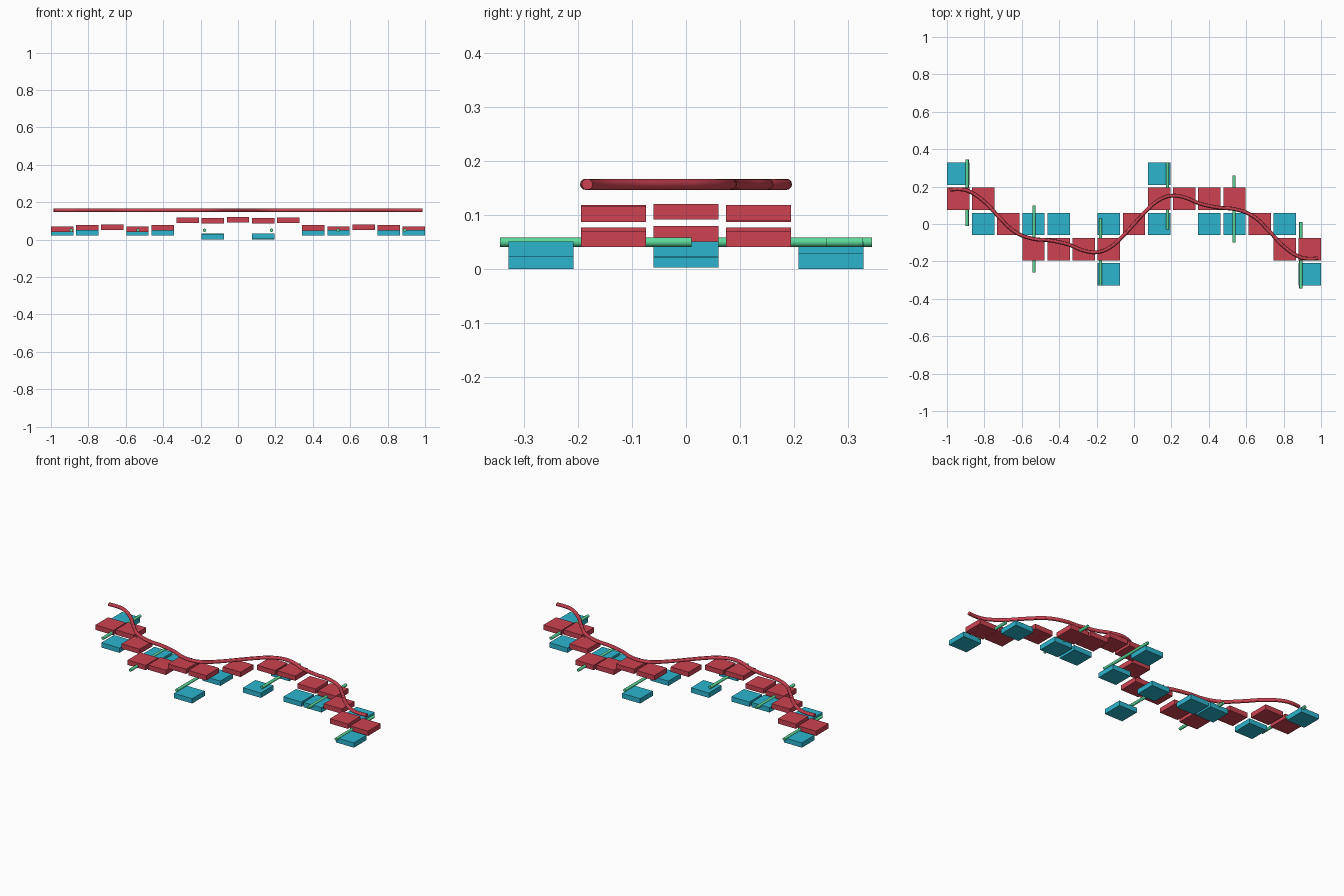
import bpy
import math

if "Cube" in bpy.data.objects:
    bpy.data.objects.remove(bpy.data.objects["Cube"], do_unlink=True)

PITCH = 0.1343           # spacing of the tile grid
TILE = (0.12, 0.12, 0.029)


def material(name, rgb):
    mat = bpy.data.materials.new(name)
    mat.use_nodes = True
    mat.diffuse_color = (*rgb, 1)
    mat.node_tree.nodes["Principled BSDF"].inputs["Base Color"].default_value = (*rgb, 1)
    return mat


red = material("crimson", (0.61, 0.055, 0.083))
blue = material("cyan_blue", (0.025, 0.46, 0.62))
green = material("mint_green", (0.11, 0.70, 0.33))


def tile(name, column, row, bottom, mat):
    bpy.ops.mesh.primitive_cube_add(
        size=1, location=(column * PITCH, row * PITCH, bottom + TILE[2] / 2))
    obj = bpy.context.object
    obj.name = name
    obj.scale = TILE
    obj.data.materials.append(mat)


def rod(name, x, y_start, y_end):
    bpy.ops.mesh.primitive_cylinder_add(
        vertices=20, radius=0.0088, depth=abs(y_end - y_start),
        location=(x, (y_start + y_end) / 2, 0.05), rotation=(math.pi / 2, 0, 0))
    obj = bpy.context.object
    obj.name = name
    obj.data.materials.append(green)
    bpy.ops.object.shade_smooth_by_angle()


# Tiles and rods of the left half: column, row, bottom height
red_tiles = [(1, 1, 0.087), (2, 1, 0.09), (3, 1, 0.048), (4, 1, 0.041),
             (5, 0, 0.051), (6, -1, 0.048), (7, -1, 0.041)]
blue_tiles = [(1, 0, 0.003), (1, 2, 0.0), (3, 0, 0.021), (4, 0, 0.023),
              (6, 0, 0.022), (7, -2, 0.022)]
rods = [(0.179, -0.03, 0.328), (0.535, -0.098, 0.26), (0.892, -0.345, 0.01)]

# Each half is the other turned by 180 degrees about z
for side, sign in (("left", 1), ("right", -1)):
    for i, (c, r, z) in enumerate(red_tiles):
        tile(f"upper_tile_{side}_{i}", sign * c, sign * r, z, red)
    for i, (c, r, z) in enumerate(blue_tiles):
        tile(f"lower_tile_{side}_{i}", sign * c, sign * r, z, blue)
    for i, (x, a, b) in enumerate(rods):
        rod(f"cross_rod_{side}_{i}", sign * x, sign * a, sign * b)
tile("upper_tile_middle", 0, 0, 0.092, red)

# Winding tube above the tiles
half = [(0.065, 0.07), (0.13, 0.126), (0.2, 0.151), (0.27, 0.142), (0.35, 0.11),
        (0.45, 0.088), (0.545, 0.078), (0.635, 0.043), (0.715, -0.03),
        (0.8, -0.119), (0.89, -0.178), (0.94, -0.186), (0.985, -0.183)]
path = [(-x, -y) for x, y in reversed(half)] + [(0, 0)] + half
curve = bpy.data.curves.new("winding_tube", "CURVE")
curve.dimensions = "3D"
curve.bevel_depth = 0.0103
curve.bevel_resolution = 4
curve.resolution_u = 6
curve.use_fill_caps = True
spline = curve.splines.new("BEZIER")
spline.bezier_points.add(len(path) - 1)
for point, (x, y) in zip(spline.bezier_points, path):
    point.co = (x, y, 0.157)
    point.handle_left_type = point.handle_right_type = "AUTO"
curve.materials.append(red)
tube = bpy.data.objects.new("winding_tube", curve)
bpy.context.collection.objects.link(tube)
bpy.ops.object.select_all(action="DESELECT")
tube.select_set(True)
bpy.context.view_layer.objects.active = tube
bpy.ops.object.convert(target="MESH")
bpy.ops.object.shade_smooth_by_angle()
